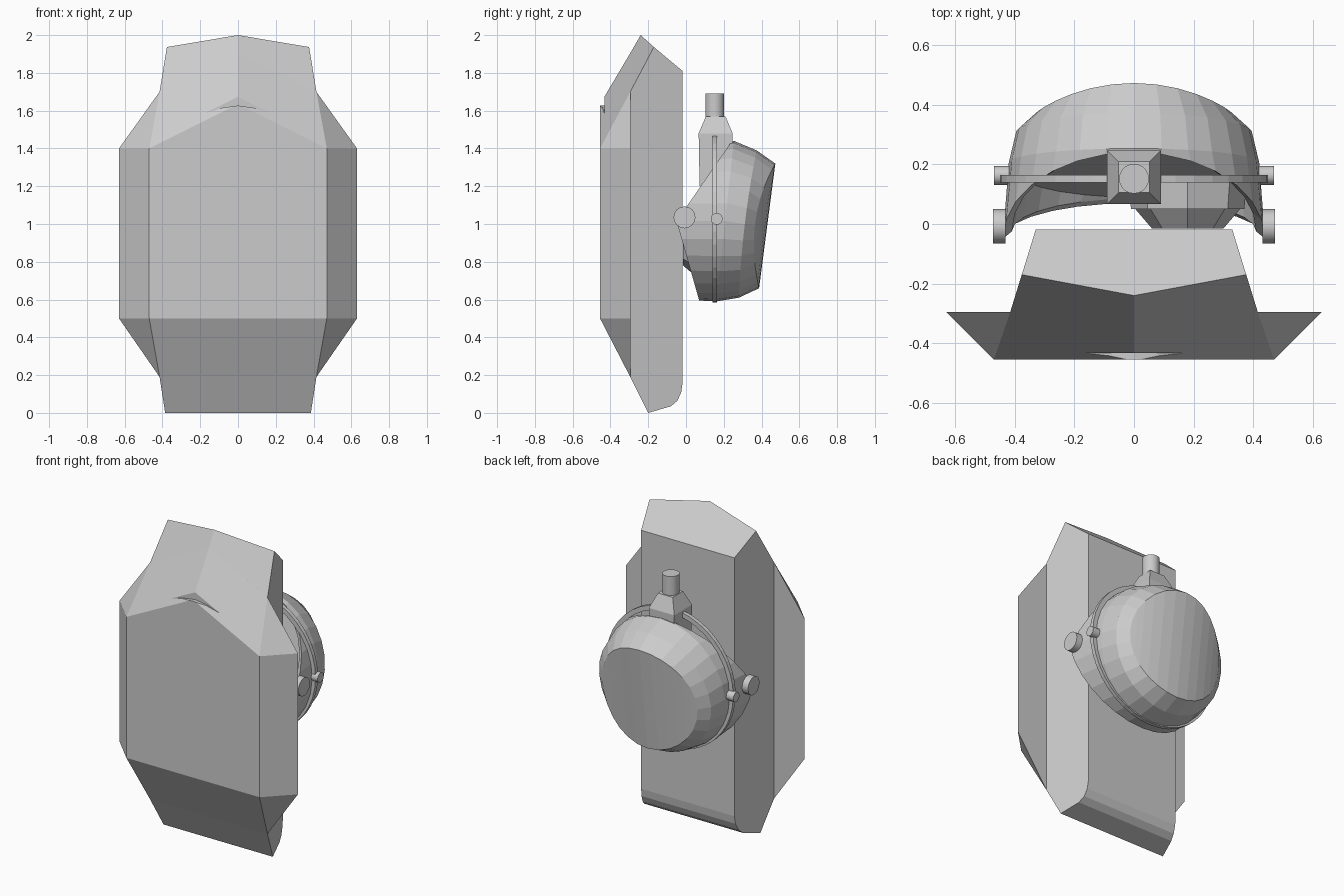
import bpy, bmesh
from math import sin, cos, pi
from mathutils import Matrix

if "Cube" in bpy.data.objects:
    bpy.data.objects.remove(bpy.data.objects["Cube"])


def finish(name, bm):
    bmesh.ops.recalc_face_normals(bm, faces=bm.faces)
    me = bpy.data.meshes.new(name)
    bm.to_mesh(me)
    bm.free()
    ob = bpy.data.objects.new(name, me)
    bpy.context.collection.objects.link(ob)
    return ob


def hull(name, half):
    """Convex solid from points mirrored across x = 0."""
    bm = bmesh.new()
    for p in {(s * x, y, z) for x, y, z in half for s in (1, -1)}:
        bm.verts.new(p)
    bmesh.ops.convex_hull(bm, input=bm.verts)
    bmesh.ops.dissolve_limit(bm, angle_limit=0.03, verts=bm.verts, edges=bm.edges)
    return finish(name, bm)


def loft(name, rings, caps=True, closed=False):
    bm = bmesh.new()
    loops = [[bm.verts.new(p) for p in r] for r in rings]
    n = len(loops[0])
    pairs = list(zip(loops, loops[1:])) + ([(loops[-1], loops[0])] if closed else [])
    for a, b in pairs:
        for i in range(n):
            j = (i + 1) % n
            bm.faces.new((a[i], a[j], b[j], b[i]))
    if caps:
        bm.faces.new(loops[0])
        bm.faces.new(loops[-1])
    return finish(name, bm)


def cylinder(name, loc, r, depth, axis, seg=16, r2=None):
    bm = bmesh.new()
    rot = {'x': Matrix.Rotation(pi / 2, 4, 'Y'), 'y': Matrix.Rotation(pi / 2, 4, 'X'),
           'z': Matrix()}[axis]
    bmesh.ops.create_cone(bm, cap_ends=True, segments=seg, radius1=r,
                          radius2=r if r2 is None else r2, depth=depth,
                          matrix=Matrix.Translation(loc) @ rot)
    ob = finish(name, bm)
    if seg > 8:
        for f in ob.data.polygons:
            f.use_smooth = len(f.vertices) == 4
    return ob


def boolean(ob, other, op):
    m = ob.modifiers.new(op.lower(), 'BOOLEAN')
    m.object, m.operation, m.solver = other, op, 'EXACT'
    other.hide_render = True
    other.hide_set(True)


# Tapered core with sloped roof and rounded lower back edge
def side(y):
    return 0.324 - 0.309 * y


core_pts = [(side(y), y, z) for y, z in
            [(-.295, .19), (-.2, 0), (-.08, .035), (-.045, .065), (-.025, .11), (-.018, .16),
             (-.018, 1.81), (-.17, 1.937), (-.295, 1.70)]]
core_pts += [(0, -.24, 2.0), (0, -.295, 1.905)]
hull("body_core", core_pts)

# Wide faceted front plate
plate = hull("front_plate", [
    (.47, -.455, .5), (.47, -.455, 1.4), (0, -.455, 1.635), (.63, -.295, .5), (.63, -.295, 1.4),
    (.415, -.295, 1.70), (.415, -.295, .19), (0, -.295, 1.905)])

# Small arched notch at the peak of the front plate
arch = [(-.17, 1.588), (-.085, 1.615), (0, 1.627), (.085, 1.615), (.17, 1.588), (.2, 1.75), (-.2, 1.75)]
cutter = loft("notch_cutter", [[(x, y, z) for x, z in arch] for y in (-.6, -.432)])
boolean(plate, cutter, 'DIFFERENCE')

# Domed lamp shell: rings from the curved back face to the pointed side ears
N = 28
ANG = [2 * pi * i / N for i in range(N)]


def ring(rx, zc, rz, yf):
    return [(rx * cos(t), yf(rx * cos(t), zc + rz * sin(t), sin(t)), zc + rz * sin(t)) for t in ANG]


rings = [
    ring(.335, .99, .33, lambda x, z, s: .387 + .1 * (z - .66) - .5 * x * x + .02 * max(s, 0) ** 2),
    ring(.395, 1.0, .39, lambda x, z, s: .28 + .12 * (z - .61) - .1 * x * x),
    ring(.42, 1.015, .425, lambda x, z, s: .16 + .11 * (z - .59)),
    ring(.44, 1.015, .42, lambda x, z, s: .155 + .085 * s - .205 * (1 - abs(s))),
    ring(.41, 1.015, .395, lambda x, z, s: .165 + .08 * s - .19 * (1 - abs(s))),
    ring(.395, 1.015, .385, lambda x, z, s: .175 + .085 * s),
]
dome = loft("lamp_shell", rings, caps=False)
bm = bmesh.new()
bm.from_mesh(dome.data)
bm.verts.ensure_lookup_table()
v = bm.verts
bm.faces.new([v[5 * N + i] for i in range(N)])
# back face in vertical strips
for i in range(N // 2):
    ids = dict.fromkeys((i, i + 1, (N - i - 1) % N, (N - i) % N))
    bm.faces.new([v[k] for k in ids])
bmesh.ops.recalc_face_normals(bm, faces=bm.faces)
bm.to_mesh(dome.data)
bm.free()

# Thin hoop around the shell
section = [(.415, .14), (.445, .14), (.445, .165), (.415, .165)]
loft("hoop", [[(r * 1.01 * cos(t), y, 1.03 + r * sin(t)) for r, y in section]
              for t in [2 * pi * i / 40 for i in range(40)]], caps=False, closed=True)

# Pivot discs on both sides
for s, label in ((1, "right"), (-1, "left")):
    cylinder("ear_pivot_" + label, (s * .452, -.008, 1.035), .058, .042, 'x')
    cylinder("hoop_pivot_" + label, (s * .445, .163, 1.028), .032, .05, 'x', 10)

# Square post with tapered neck and round stem
levels = [(.085, 1.2), (.09, 1.48), (.052, 1.57)]
loft("post", [[(a * h, .157 + b * h, z) for a, b in ((-1, -1), (1, -1), (1, 1), (-1, 1))]
              for h, z in levels])
cylinder("stem", (0, .152, 1.61), .05, .16, 'z', 20)

# Offset canister on the front of the lamp
cylinder("canister_base", (.18, .1, .9), .2, .1, 'y', 8, .19)
cylinder("canister_cap", (.18, .02, .9), .18, .07, 'y', 8, .12)
